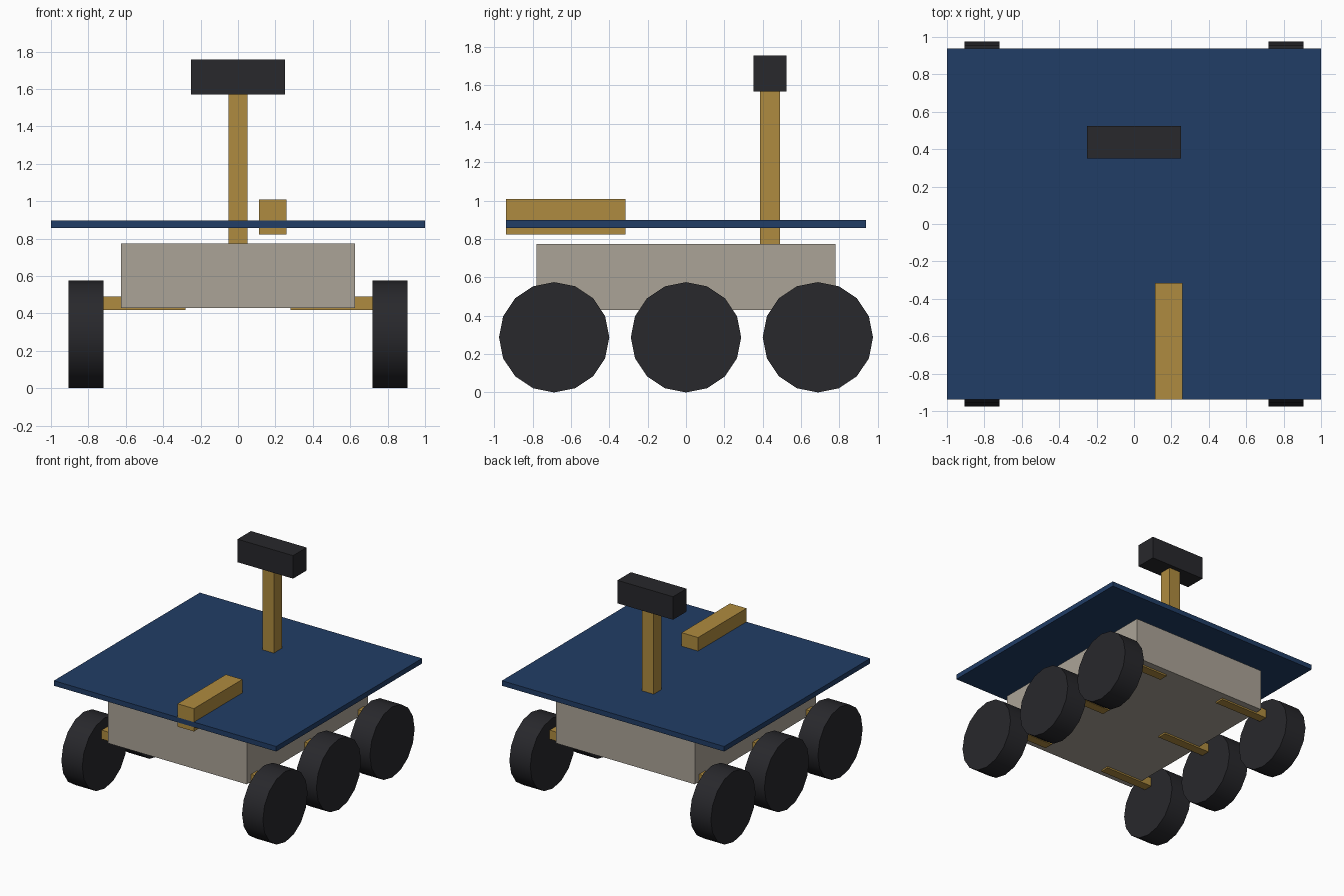
import bpy
from math import pi

if "Cube" in bpy.data.objects:
    bpy.data.objects.remove(bpy.data.objects["Cube"])


def material(name, rgb):
    m = bpy.data.materials.new(name)
    m.diffuse_color = (*rgb, 1)
    m.use_nodes = True
    m.node_tree.nodes["Principled BSDF"].inputs["Base Color"].default_value = m.diffuse_color
    return m


BODY = material("warm_grey", (0.41, 0.37, 0.31))
BLUE = material("panel_blue", (0.015, 0.047, 0.133))
GOLD = material("gold", (0.43, 0.26, 0.05))
BLACK = material("black", (0.021, 0.021, 0.025))


def box(name, x, y, z, mat):
    """Box spanning the given (min, max) ranges."""
    spans = (x, y, z)
    bpy.ops.mesh.primitive_cube_add(size=1, location=[(a + b) / 2 for a, b in spans])
    ob = bpy.context.object
    ob.name = name
    ob.scale = [b - a for a, b in spans]
    bpy.ops.object.transform_apply(location=False, rotation=False, scale=True)
    ob.data.materials.append(mat)
    return ob


def wheel(name, x, y):
    bpy.ops.mesh.primitive_cylinder_add(vertices=16, radius=0.2875, depth=0.1875,
                                        location=(x, y, 0.2875), rotation=(0, pi / 2, 0))
    ob = bpy.context.object
    ob.name = name
    ob.data.materials.append(BLACK)
    bpy.ops.object.shade_smooth_by_angle()


# Chassis and solar deck
box("chassis", (-0.625, 0.625), (-0.78, 0.78), (0.43, 0.775), BODY)
box("solar_deck", (-1, 1), (-0.9375, 0.9375), (0.857, 0.898), BLUE)

# Camera mast and head
box("mast", (-0.052, 0.052), (0.386, 0.489), (0.775, 1.575), GOLD)
box("camera_head", (-0.25, 0.25), (0.351, 0.524), (1.57, 1.757), BLACK)

# Folded front arm
box("front_arm", (0.112, 0.26), (-0.9375, -0.315), (0.822, 1.008), GOLD)

# Six wheels, each on its own strut
for side, s in (("right", 1), ("left", -1)):
    for place, y in (("front", -0.6875), ("middle", 0), ("rear", 0.6875)):
        wheel(f"{place}_{side}_wheel", s * 0.8125, y)
        box(f"{place}_{side}_strut", sorted((s * 0.28, s * 0.722)),
            (y - 0.0375, y + 0.0375), (0.417, 0.49), GOLD)
